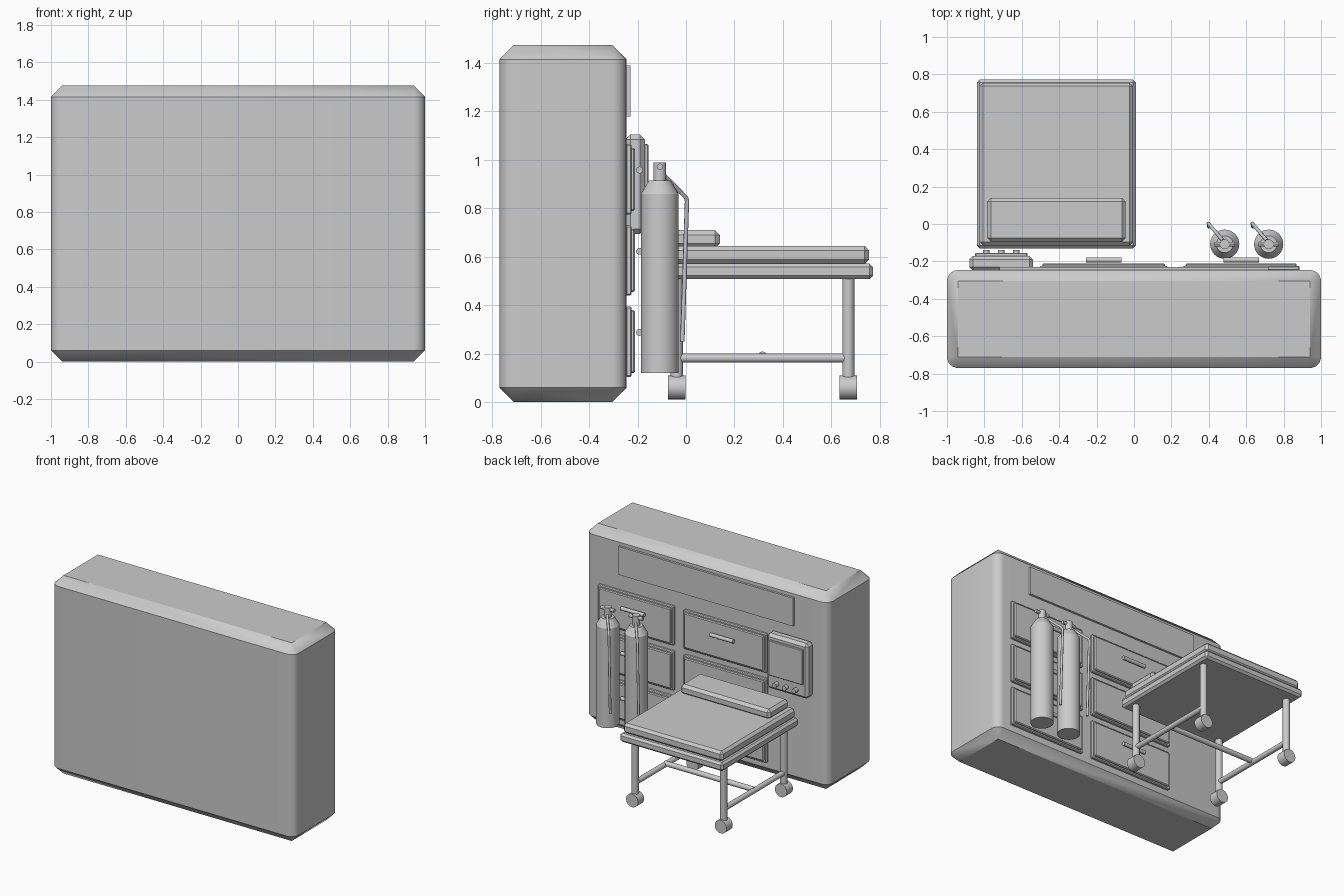
import bpy, bmesh, math
from mathutils import Vector

if "Cube" in bpy.data.objects:
    bpy.data.objects.remove(bpy.data.objects["Cube"])

grey = bpy.data.materials.new("plain grey")
grey.use_nodes = True
grey.diffuse_color = (0.6, 0.6, 0.6, 1)
grey.node_tree.nodes["Principled BSDF"].inputs["Base Color"].default_value = (0.6, 0.6, 0.6, 1)


def finish(name, bm, smooth=True):
    """Turn a bmesh into a named, shaded object."""
    bmesh.ops.recalc_face_normals(bm, faces=bm.faces)
    mesh = bpy.data.meshes.new(name)
    bm.to_mesh(mesh)
    bm.free()
    mesh.materials.append(grey)
    obj = bpy.data.objects.new(name, mesh)
    bpy.context.collection.objects.link(obj)
    if smooth:
        bpy.ops.object.select_all(action="DESELECT")
        obj.select_set(True)
        bpy.context.view_layer.objects.active = obj
        bpy.ops.object.shade_smooth_by_angle(angle=math.radians(30))
    return obj


def block(name, xs, ys, zs, chamfer=0):
    """Box given by its extents, with chamfered edges."""
    bm = bmesh.new()
    bmesh.ops.create_cube(bm, size=1)
    for v in bm.verts:
        for i, (lo, hi) in enumerate((xs, ys, zs)):
            v.co[i] = hi if v.co[i] > 0 else lo
    if chamfer:
        bmesh.ops.bevel(bm, geom=bm.edges[:], offset=chamfer, segments=1,
                        profile=0.5, affect="EDGES")
    return finish(name, bm, False)


def rod(name, a, b, radius, sides=20):
    """Cylinder between two points."""
    a, b = Vector(a), Vector(b)
    bm = bmesh.new()
    bmesh.ops.create_cone(bm, cap_ends=True, segments=sides, radius1=radius,
                          radius2=radius, depth=(b - a).length)
    turn = Vector((0, 0, 1)).rotation_difference(b - a).to_matrix()
    bmesh.ops.rotate(bm, verts=bm.verts, matrix=turn)
    bmesh.ops.translate(bm, verts=bm.verts, vec=(a + b) / 2)
    return finish(name, bm)


def lathe(name, x, y, profile, sides=32):
    """Revolve (radius, height) pairs round a vertical axis."""
    bm = bmesh.new()
    rings = []
    for r, z in profile:
        angles = [math.tau * i / sides for i in range(sides)]
        rings.append([bm.verts.new((x + r * math.cos(t), y + r * math.sin(t), z)) for t in angles])
    for low, high in zip(rings, rings[1:]):
        for i in range(sides):
            j = (i + 1) % sides
            bm.faces.new((low[i], low[j], high[j], high[i]))
    bm.faces.new(rings[0])
    bm.faces.new(rings[-1])
    return finish(name, bm)


def hose(name, points, radius):
    """Bent tube along a path."""
    curve = bpy.data.curves.new(name, "CURVE")
    curve.dimensions = "3D"
    curve.bevel_depth = radius
    curve.bevel_resolution = 2
    curve.use_fill_caps = True
    spline = curve.splines.new("POLY")
    spline.points.add(len(points) - 1)
    for p, co in zip(spline.points, points):
        p.co = (*co, 1)
    curve.materials.append(grey)
    bpy.context.collection.objects.link(bpy.data.objects.new(name, curve))


# Wall unit: rounded upright corners, chamfered top and bottom
bm = bmesh.new()
edge, mid_y, top = 0.06, -0.508, 1.475
for sx in (-1, 1):
    for sy in (-1, 1):
        cx, cy = sx * (1 - edge), mid_y + sy * (0.262 - edge)
        for z in (0, top):
            bm.verts.new((cx, cy, z))
        for z in (edge, top - edge):
            for i in range(7):
                t = math.pi / 2 * i / 6
                bm.verts.new((cx + sx * edge * math.cos(t), cy + sy * edge * math.sin(t), z))
bmesh.ops.convex_hull(bm, input=bm.verts)
bmesh.ops.dissolve_limit(bm, angle_limit=0.01, verts=bm.verts, edges=bm.edges)
finish("wall_unit", bm)

# Header panel
block("header_panel", (-0.72, 0.72), (-0.25, -0.23), (1.18, 1.39))

# Drawers: frame, raised front and bar handle
for side, x0, x1 in (("right", -0.505, 0.18), ("left", 0.26, 0.885)):
    for row, z0 in enumerate((0.105, 0.44, 0.775)):
        tag = f"{side}_drawer_{row + 1}"
        z1 = z0 + 0.29
        mid = (x0 + x1) / 2
        block(tag + "_frame", (x0, x1), (-0.25, -0.224), (z0, z1), 0.006)
        block(tag + "_front", (x0 + 0.015, x1 - 0.015), (-0.23, -0.211), (z0 + 0.015, z1 - 0.015), 0.006)
        zh = z0 + 0.183
        rod(tag + "_handle", (mid - 0.095, -0.192, zh), (mid + 0.095, -0.192, zh), 0.014)

# Monitor with screen and knobs
block("monitor_case", (-0.88, -0.54), (-0.25, -0.17), (0.695, 1.105), 0.02)
block("monitor_screen", (-0.85, -0.57), (-0.175, -0.155), (0.805, 1.065), 0.004)
for i in range(3):
    x = -0.79 + 0.08 * i
    rod(f"monitor_knob_{i + 1}", (x, -0.175, 0.75), (x, -0.138, 0.75), 0.017, 16)

# Gas cylinders with valves and hoses
for i, x in enumerate((0.485, 0.72)):
    y = -0.108
    tag = f"gas_cylinder_{i + 1}"
    lathe(tag, x, y, [(0.078, 0.12), (0.078, 0.86), (0.045, 0.915), (0.026, 0.915), (0.026, 0.99)])
    rod(tag + "_valve_bar", (x - 0.055, y, 0.972), (x + 0.055, y, 0.972), 0.013, 12)
    hose(tag + "_hose", [(x - 0.01, y + 0.02, 0.935), (x - 0.085, 0, 0.845),
                         (x - 0.088, 0.004, 0.83), (x - 0.085, -0.015, 0.25)], 0.009)

# Trolley bed
block("bed_base", (-0.84, 0.01), (-0.13, 0.772), (0.508, 0.572), 0.015)
block("mattress", (-0.825, -0.005), (-0.115, 0.755), (0.57, 0.645), 0.018)
block("pillow", (-0.785, -0.045), (-0.095, 0.14), (0.635, 0.71), 0.02)

# Trolley legs, wheels and braces
left_x, right_x, head_y, foot_y = -0.05, -0.78, -0.038, 0.67
for side, x in (("left", left_x), ("right", right_x)):
    for end, y in (("head", head_y), ("foot", foot_y)):
        rod(f"{end}_{side}_leg", (x, y, 0.09), (x, y, 0.52), 0.025)
        rod(f"{end}_{side}_wheel", (x, y - 0.036, 0.061), (x, y + 0.036, 0.061), 0.049, 24)
    rod(f"{side}_side_brace", (x, head_y, 0.182), (x, foot_y, 0.182), 0.019, 16)
rod("cross_brace", (left_x, 0.315, 0.19), (right_x, 0.315, 0.19), 0.019, 16)
